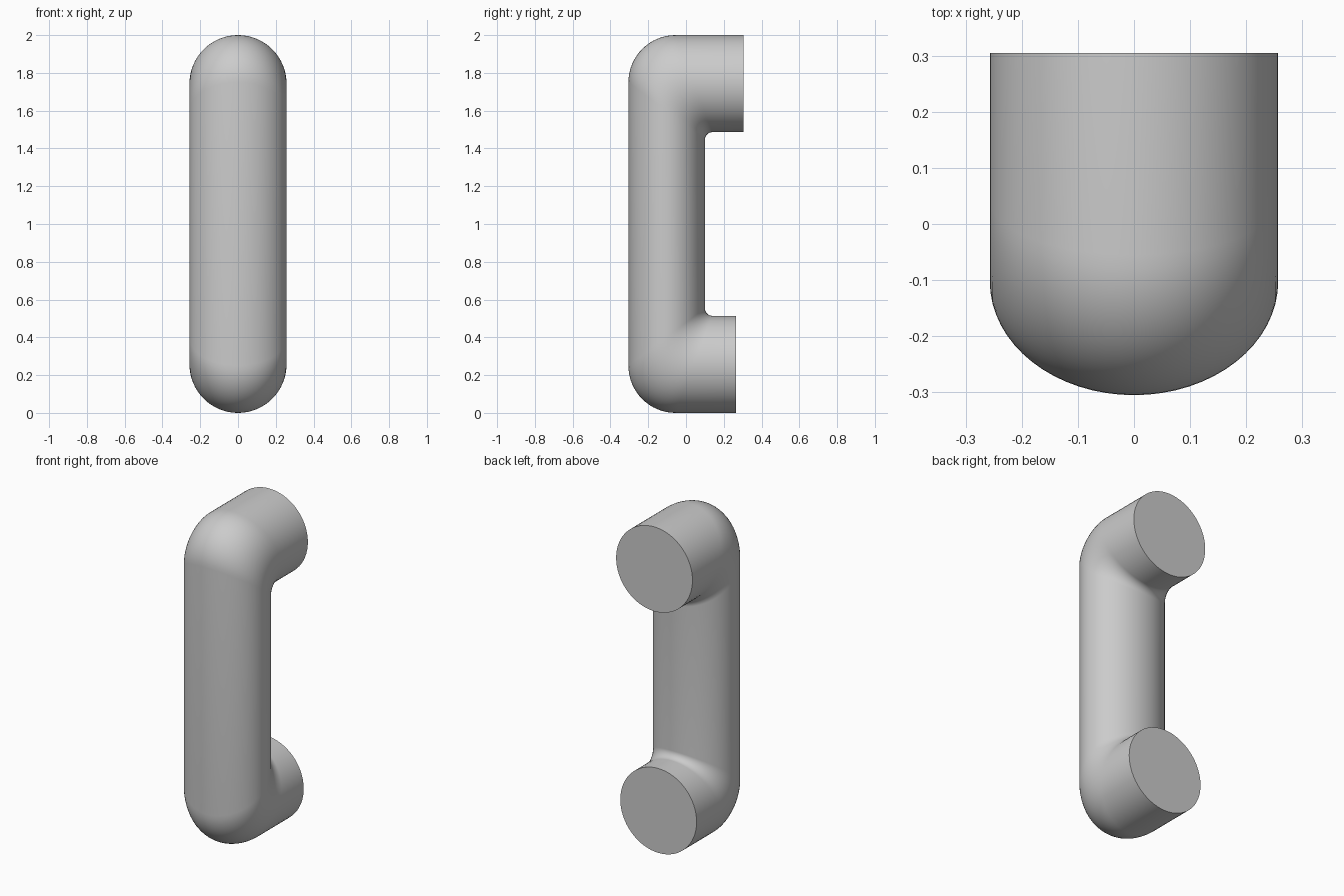
import bpy
import bmesh
from math import sin, cos, pi, radians

cube = bpy.data.objects.get("Cube")
if cube:
    bpy.data.objects.remove(cube, do_unlink=True)

SEGMENTS = 64
BEND_STEPS = 16
HALF_WIDTH = 0.257
HEIGHT = 2.0

# Bend arcs in the side plane: centre y, centre z, radius
OUTER = (-0.055, 1.75, 0.25)
INNER = (0.14, 1.446, 0.04)


def arc_point(arc, t):
    y, z, r = arc
    a = t * pi / 2
    return y - r * cos(a), z + r * sin(a)


def half_sections(back_y):
    """Outer and inner section points, from the grip round the bend to the mount."""
    steps = [i / BEND_STEPS for i in range(BEND_STEPS + 1)]
    sections = [(arc_point(OUTER, t), arc_point(INNER, t)) for t in steps]
    sections.append(((back_y, HEIGHT), (back_y, INNER[1] + INNER[2])))
    return sections


def flip(section):
    return tuple((y, HEIGHT - z) for y, z in section)


# Full path: upper mount, grip, lower mount (slightly shorter)
upper = half_sections(0.305)
lower = [flip(s) for s in half_sections(0.265)]
sections = upper[::-1] + lower

# Loft elliptical rings along the path
bm = bmesh.new()
rings = []
for (oy, oz), (iy, iz) in sections:
    ring = []
    for k in range(SEGMENTS):
        a = 2 * pi * k / SEGMENTS
        w = (1 + cos(a)) / 2
        ring.append(bm.verts.new((HALF_WIDTH * sin(a),
                                  iy + (oy - iy) * w,
                                  iz + (oz - iz) * w)))
    rings.append(ring)
for r1, r2 in zip(rings, rings[1:]):
    for k in range(SEGMENTS):
        n = (k + 1) % SEGMENTS
        bm.faces.new((r1[k], r1[n], r2[n], r2[k]))

# Flat mounting ends
bm.faces.new(rings[0])
bm.faces.new(rings[-1])
bmesh.ops.recalc_face_normals(bm, faces=bm.faces)

mesh = bpy.data.meshes.new("pull_handle")
bm.to_mesh(mesh)
bm.free()
handle = bpy.data.objects.new("pull_handle", mesh)
bpy.context.collection.objects.link(handle)

# Plain grey finish
grey = bpy.data.materials.new("light_grey")
grey.use_nodes = True
colour = (0.6, 0.6, 0.6, 1)
grey.diffuse_color = colour
grey.node_tree.nodes["Principled BSDF"].inputs["Base Color"].default_value = colour
mesh.materials.append(grey)

# Smooth shading with sharp mount rims
bpy.ops.object.select_all(action='DESELECT')
handle.select_set(True)
bpy.context.view_layer.objects.active = handle
bpy.ops.object.shade_smooth_by_angle(angle=radians(35))
